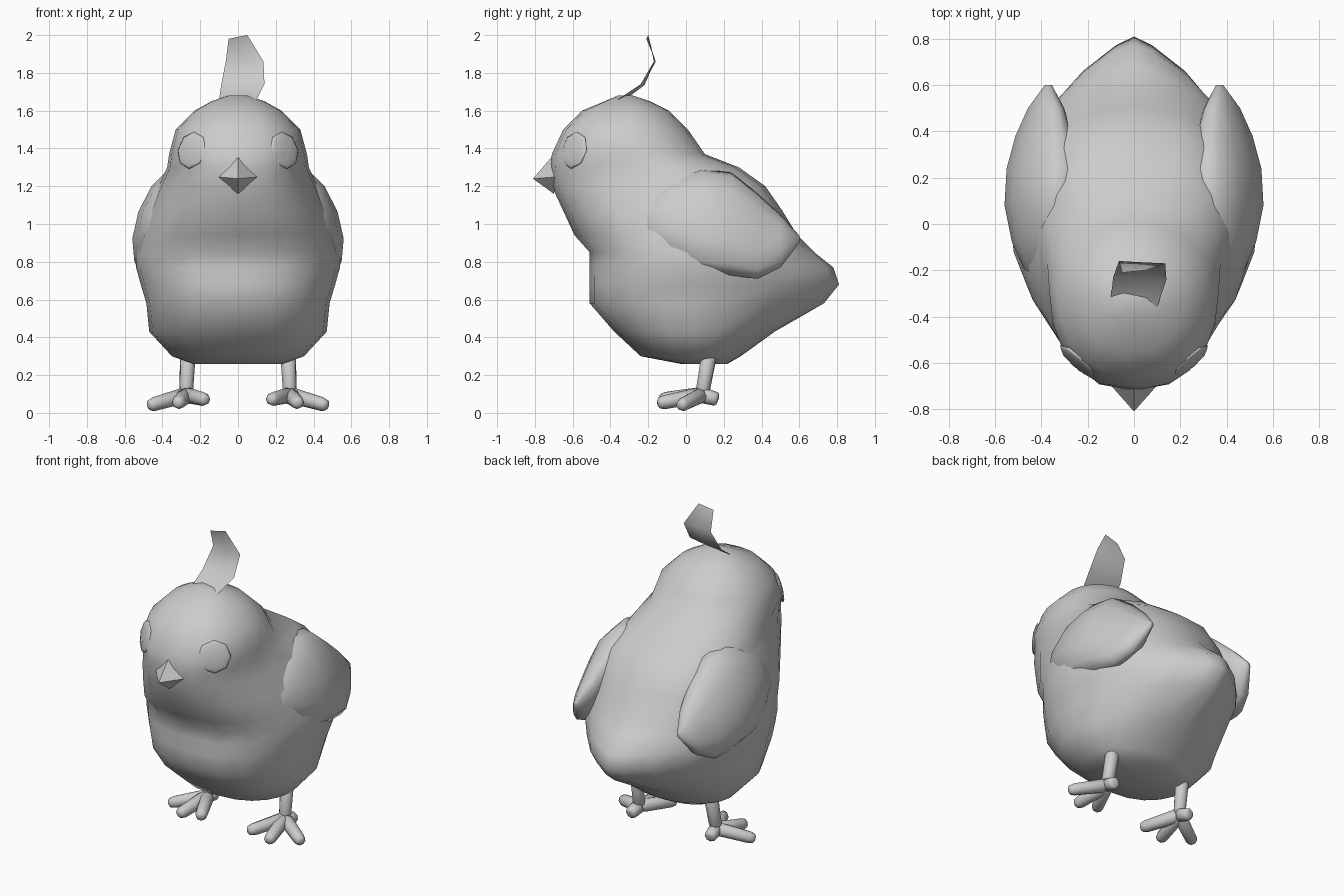
import bpy, bmesh
from math import cos, sin, pi, radians
from mathutils import Vector

if "Cube" in bpy.data.objects:
    bpy.data.objects.remove(bpy.data.objects["Cube"])

grey = bpy.data.materials.new("plain_grey")
grey.use_nodes = True
grey.diffuse_color = (0.6, 0.6, 0.6, 1)
grey.node_tree.nodes["Principled BSDF"].inputs["Base Color"].default_value = (0.6, 0.6, 0.6, 1)


def finish(name, bm, smooth=True):
    bmesh.ops.recalc_face_normals(bm, faces=bm.faces)
    for f in bm.faces:
        f.smooth = smooth
    mesh = bpy.data.meshes.new(name)
    bm.to_mesh(mesh)
    bm.free()
    mesh.materials.append(grey)
    ob = bpy.data.objects.new(name, mesh)
    bpy.context.collection.objects.link(ob)
    return ob


def add_loft(bm, rings):
    """Skin a list of equal closed rings and cap both ends."""
    loops = [[bm.verts.new(p) for p in ring] for ring in rings]
    n = len(loops[0])
    for a, b in zip(loops, loops[1:]):
        for i in range(n):
            j = (i + 1) % n
            bm.faces.new((a[i], a[j], b[j], b[i]))
    bm.faces.new(loops[0])
    bm.faces.new(loops[-1])


def add_tube(bm, a, b, r0, r1):
    """Rounded stick from a to b."""
    a, b = Vector(a), Vector(b)
    turn = (b - a).to_track_quat("Z", "Y")
    rings = []
    for t, r in ((0, r0 * 0.6), (0.12, r0), (0.85, r1), (0.96, r1 * 0.8), (1, r1 * 0.4)):
        rings.append([a.lerp(b, t) + turn @ Vector((r * cos(k * pi / 4), r * sin(k * pi / 4), 0))
                      for k in range(8)])
    add_loft(bm, rings)


# Body and head: level slices (z, front y, back y, half width, widest y, tail taper)
slices = [
    (0.26, -0.03, 0.22, 0.24, 0.10, 1), (0.30, -0.24, 0.29, 0.35, 0.05, 1),
    (0.43, -0.38, 0.47, 0.47, 0.03, 1.1), (0.58, -0.51, 0.73, 0.485, 0.02, 1.5),
    (0.68, -0.51, 0.81, 0.515, 0.03, 1.6), (0.77, -0.51, 0.78, 0.54, 0.05, 1.6),
    (0.85, -0.51, 0.68, 0.54, 0.05, 1.3), (0.94, -0.59, 0.59, 0.515, 0.04, 1),
    (1.07, -0.65, 0.51, 0.475, 0.03, 0.8), (1.20, -0.71, 0.42, 0.42, -0.02, 0.65),
    (1.30, -0.72, 0.28, 0.375, -0.16, 0.65), (1.37, -0.71, 0.10, 0.365, -0.30, 0.9),
    (1.50, -0.65, 0.01, 0.33, -0.30, 0.9), (1.60, -0.55, -0.09, 0.23, -0.30, 1),
    (1.65, -0.43, -0.19, 0.14, -0.31, 1), (1.68, -0.36, -0.28, 0.05, -0.32, 1),
]
rings = []
for z, front, back, width, mid, taper in slices:
    ring = []
    for k in range(20):
        c, s = cos(k * pi / 10), sin(k * pi / 10)
        power = taper if s > 0 else 0.78
        x = width * abs(c) ** power * (1 if c > 0 else -1)
        ring.append((x, mid + s * (back - mid if s > 0 else mid - front), z))
    rings.append(ring)
bm = bmesh.new()
add_loft(bm, rings)
finish("body", bm)

# Wing sections: (y, centre x, centre z, half height, half thickness)
wing = [
    (-0.28, 0.37, 1.02, 0.04, 0.03), (-0.20, 0.375, 1.02, 0.15, 0.09),
    (-0.08, 0.39, 1.03, 0.23, 0.12), (0.08, 0.40, 1.02, 0.29, 0.135),
    (0.24, 0.395, 1.00, 0.29, 0.13), (0.38, 0.39, 0.935, 0.24, 0.10),
    (0.50, 0.38, 0.91, 0.15, 0.065), (0.60, 0.37, 0.92, 0.02, 0.015),
]
tilt = radians(20)
for side, label in ((1, "left"), (-1, "right")):
    rings = []
    for y, cx, cz, high, thick in wing:
        ring = []
        for k in range(12):
            u, v = thick * cos(k * pi / 6), high * sin(k * pi / 6)
            ring.append((side * (cx + u * cos(tilt) - v * sin(tilt)), y,
                         cz + u * sin(tilt) + v * cos(tilt)))
        rings.append(ring)
    bm = bmesh.new()
    add_loft(bm, rings)
    finish(label + "_wing", bm)

    # Eye: very shallow eight-sided dome lying against the head
    bm = bmesh.new()
    bmesh.ops.create_uvsphere(bm, u_segments=8, v_segments=6, radius=0.1)
    eye = finish(label + "_eye", bm)
    eye.scale = (1, 1, 0.2)
    eye.location = (side * 0.245, -0.592, 1.39)
    eye.rotation_mode = "QUATERNION"
    eye.rotation_quaternion = Vector((side * 0.65, -0.72, 0.2)).to_track_quat("Z", "Y")

    # Leg with three front toes and a short back toe
    bm = bmesh.new()
    ankle = (side * 0.275, 0.085, 0.095)
    add_tube(bm, (side * 0.265, 0.125, 0.32), ankle, 0.042, 0.038)
    for x, y, z in ((0.475, -0.03, 0.038), (0.32, -0.15, 0.05),
                    (0.17, -0.14, 0.07), (0.285, 0.17, 0.07)):
        add_tube(bm, ankle, (side * x, y, z), 0.042, 0.037)
    finish(label + "_leg", bm)

# Beak: faceted pyramid
bm = bmesh.new()
tip, left, top, right, low = [bm.verts.new(p) for p in (
    (0, -0.81, 1.24), (0.115, -0.68, 1.25), (0, -0.69, 1.38),
    (-0.115, -0.68, 1.25), (0, -0.70, 1.16))]
for a, b in ((left, top), (top, right), (right, low), (low, left)):
    bm.faces.new((tip, a, b))
bm.faces.new((left, top, right, low))
finish("beak", bm, smooth=False)

# Head tuft: thin curled sheet
bm = bmesh.new()
rows = [((-0.10, -0.32, 1.66), (0, -0.315, 1.675), (0.10, -0.36, 1.66)),
        ((-0.09, -0.23, 1.73), (0.02, -0.22, 1.735), (0.14, -0.24, 1.74)),
        ((-0.065, -0.16, 1.86), (0.03, -0.165, 1.86), (0.135, -0.17, 1.86)),
        ((-0.05, -0.21, 1.98), (0, -0.205, 1.99), (0.05, -0.20, 2.0))]
grid = [[bm.verts.new(p) for p in row] for row in rows]
for a, b in zip(grid, grid[1:]):
    for i in range(2):
        bm.faces.new((a[i], a[i + 1], b[i + 1], b[i]))
finish("head_tuft", bm)
